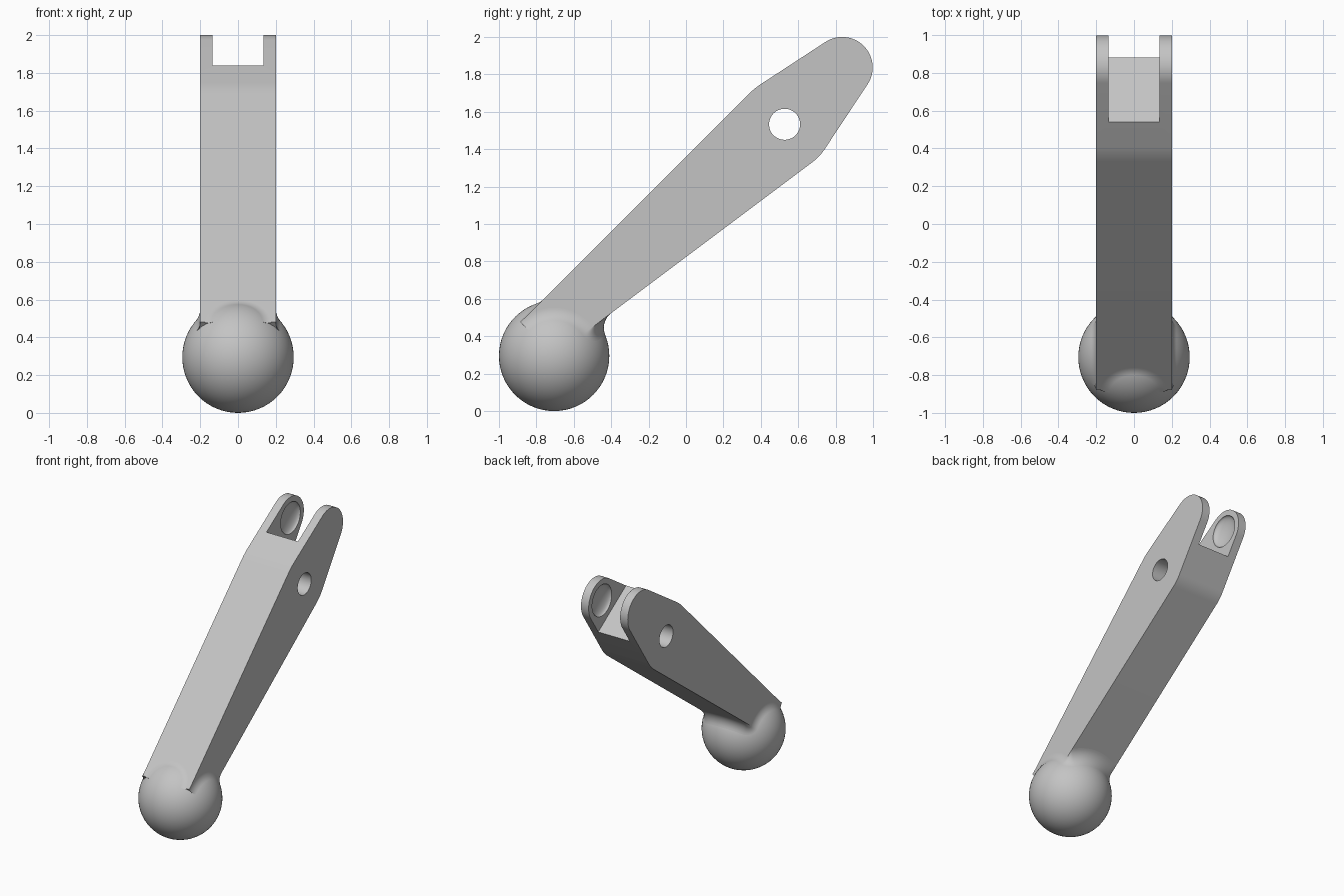
import bpy, bmesh, math
from mathutils import Vector, Matrix

cube = bpy.data.objects.get("Cube")
if cube:
    bpy.data.objects.remove(cube)

grey = bpy.data.materials.new("plain grey")
grey.use_nodes = True
grey.diffuse_color = (0.55, 0.55, 0.55, 1)
grey.node_tree.nodes["Principled BSDF"].inputs["Base Color"].default_value = grey.diffuse_color

BALL = Vector((0, -0.705, 0.295))   # ball centre
R = 0.295                           # ball radius
FILLET = 0.1
HALF = 0.2                          # half width of the arm
TIP = Vector((0.835, 1.837))        # centre of the rounded tip (y, z)
TIP_R = 0.163
TOP_BEND = Vector((0.365, 1.725))
LOW_BEND = Vector((0.715, 1.36))


def finish(name, bm, angle=30):
    bmesh.ops.recalc_face_normals(bm, faces=bm.faces)
    mesh = bpy.data.meshes.new(name)
    bm.to_mesh(mesh)
    bm.free()
    ob = bpy.data.objects.new(name, mesh)
    bpy.context.collection.objects.link(ob)
    mesh.materials.append(grey)
    smooth(ob, angle)
    return ob


def smooth(ob, angle=30):
    bpy.ops.object.select_all(action='DESELECT')
    ob.select_set(True)
    bpy.context.view_layer.objects.active = ob
    bpy.ops.object.shade_smooth_by_angle(angle=math.radians(angle))


def prism(name, outline, half):
    """Side outline (y, z) extruded across x."""
    bm = bmesh.new()
    face = bm.faces.new([bm.verts.new((-half, p[0], p[1])) for p in outline])
    new = bmesh.ops.extrude_face_region(bm, geom=[face])["geom"]
    bmesh.ops.translate(bm, vec=(2 * half, 0, 0),
                        verts=[v for v in new if isinstance(v, bmesh.types.BMVert)])
    return finish(name, bm)


def ball(name, centre, scale):
    bm = bmesh.new()
    bmesh.ops.create_uvsphere(bm, u_segments=64, v_segments=32, radius=1)
    bmesh.ops.transform(bm, verts=bm.verts,
                        matrix=Matrix.Translation(centre) @ Matrix.Diagonal((*scale, 1)))
    return finish(name, bm)


def cut(ob, cutter):
    cutter.hide_render = True
    mod = ob.modifiers.new("cut", 'BOOLEAN')
    mod.operation, mod.solver, mod.object = 'DIFFERENCE', 'EXACT', cutter
    bpy.context.view_layer.objects.active = ob
    bpy.ops.object.modifier_apply(modifier=mod.name)
    bpy.data.objects.remove(cutter)


def soften(a, b, c, back=0.05, steps=6):
    """Round the corner b between neighbours a and c."""
    p, q = b + (a - b).normalized() * back, b + (c - b).normalized() * back
    return [p * (1 - t) ** 2 + b * 2 * t * (1 - t) + q * t * t
            for t in (i / steps for i in range(steps + 1))]


def tangent_angle(point, side):
    d = point - TIP
    return math.atan2(d.y, d.x) + side * math.acos(TIP_R / d.length)


# Arm: tapered bar with softened bends and a round tip
low = tangent_angle(LOW_BEND, 1)
high = tangent_angle(TOP_BEND, -1)
sweep = (high - low) % (2 * math.pi)
tip = [TIP + TIP_R * Vector((math.cos(low + sweep * i / 32), math.sin(low + sweep * i / 32)))
       for i in range(33)]
heel = Vector(BALL.yz)
corner = Vector((-0.88, 0.48))
outline = [corner, heel] + soften(heel, LOW_BEND, tip[0]) + tip + soften(tip[-1], TOP_BEND, corner)
arm = prism("arm", outline, HALF)

# Fork slot with a flat sloping floor
a, b = Vector((0.54, 1.84)), Vector((0.88, 1.61))
along = (b - a).normalized()
out = Vector((-along.y, along.x))
a, b = a - along * 0.2, b + along * 0.2
cut(arm, prism("slot_cutter", [a, b, b + out, a + out], 0.135))

# Cross hole
hole = [(0.527 + 0.083 * math.cos(i * math.tau / 48), 1.533 + 0.083 * math.sin(i * math.tau / 48))
        for i in range(48)]
cut(arm, prism("hole_cutter", hole, 0.5))

# Dimples inside the fork
for side in (-1, 1):
    cut(arm, ball("dimple_cutter", (side * 0.135, TIP.x, TIP.y), (0.042, 0.12, 0.12)))
smooth(arm)

# Ball at the foot
ball("ball", BALL, (R, R, R))


def blend(name, stations, steps=10):
    """Rolling-ball fillet; each station is a start point, direction and face normal."""
    bm = bmesh.new()
    rows = []
    for p, d, n in stations:
        w = p + n * FILLET - BALL
        k = w.dot(d)
        t = -k + math.sqrt(k * k - w.length_squared + (R + FILLET) ** 2)
        centre = p + d * t + n * FILLET
        start, end = -n, (BALL - centre).normalized()
        total = start.angle(end)
        row = []
        for i in range(steps + 1):
            u = i / steps
            v = (start * math.sin((1 - u) * total) + end * math.sin(u * total)) / math.sin(total)
            row.append(bm.verts.new(centre + v * FILLET))
        rows.append(row)
    for r, s in zip(rows, rows[1:]):
        for i in range(steps):
            bm.faces.new((r[i], r[i + 1], s[i + 1], s[i]))
    # Close both ends down into the ball
    for row, station in ((rows[0], stations[0]), (rows[-1], stations[-1])):
        core = bm.verts.new(station[0])
        for i in range(steps):
            bm.faces.new((row[i], row[i + 1], core))
    return finish(name, bm, 40)


# Blend around the sides and underside of the arm
X = Vector((1, 0, 0))
base = math.atan2(LOW_BEND.y - heel.y, LOW_BEND.x - heel.x)
D = Vector((0, math.cos(base), math.sin(base)))
N = Vector((0, D.z, -D.y))
half = []
for i in range(25):
    ang = math.radians(135) + (base - math.radians(135)) * i / 24
    half.append((BALL + X * HALF, Vector((0, math.cos(ang), math.sin(ang))), X))
for i in range(1, 9):
    ang = math.pi / 2 * i / 8
    half.append((BALL + X * HALF, D, X * math.cos(ang) + N * math.sin(ang)))
for i in range(1, 9):
    half.append((BALL + X * HALF * (1 - i / 8), D, N))
flip = Matrix.Diagonal((-1, 1, 1))
mirrored = [tuple(flip @ v for v in s) for s in reversed(half[:-1])]
blend("arm_blend", half + mirrored)

# Blend on the top face of the arm
up = Vector((0, -1, 1)).normalized()
slope = Vector((0, 1, 1)).normalized()
top = BALL + up * (Vector((0, *corner)) - BALL).dot(up)
blend("top_blend", [(top, X * math.sin(t) + slope * math.cos(t), up)
                    for t in (math.radians(-90 + 7.5 * i) for i in range(25))])
